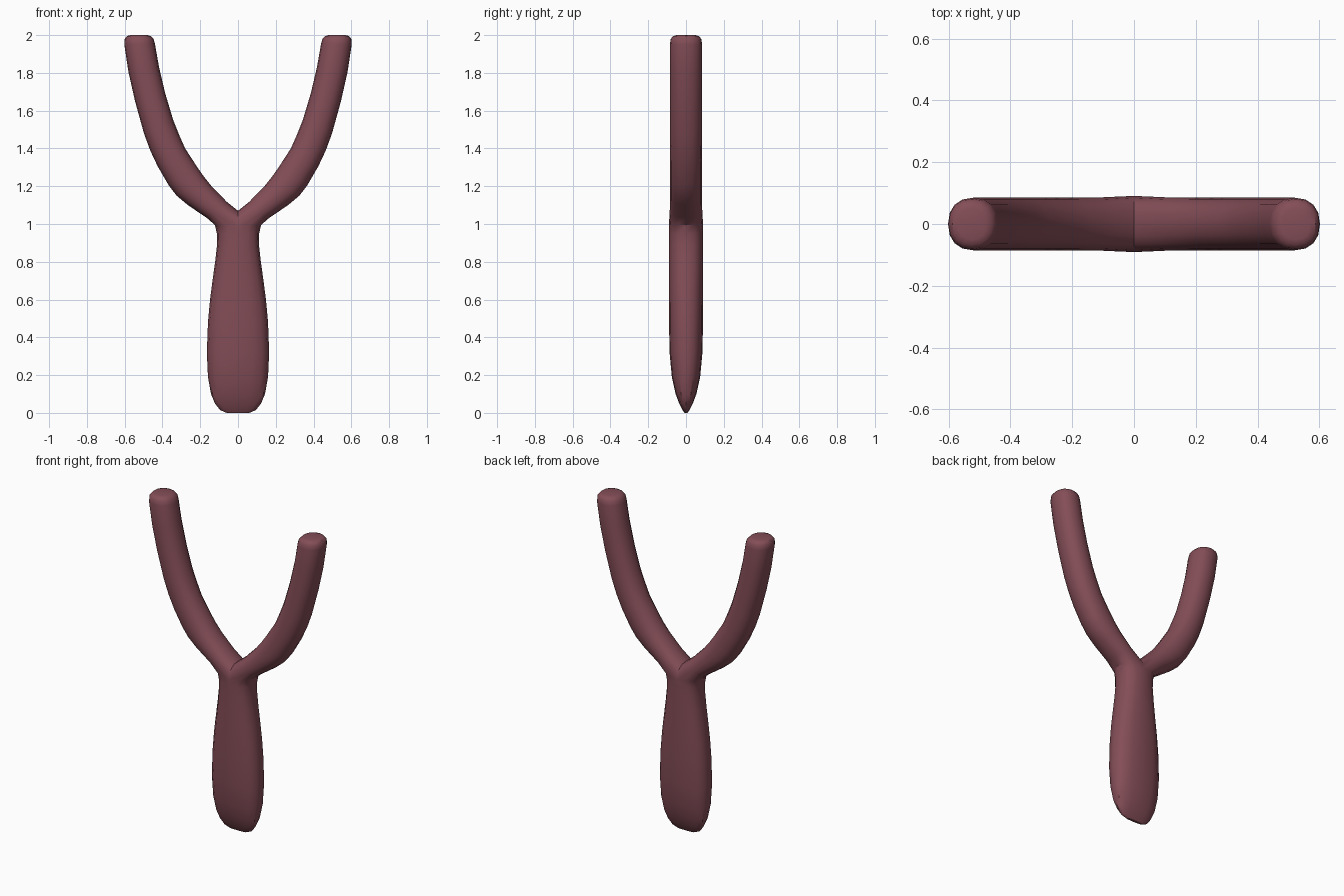
import bpy, bmesh
from math import pi, cos, sin, copysign

if "Cube" in bpy.data.objects:
    bpy.data.objects.remove(bpy.data.objects["Cube"])

N = 16            # points in a full arm ring
H = N // 2        # outer half runs from front (0) to back (H)


def sup(v, p):
    return 0.0 if abs(v) < 1e-9 else copysign(abs(v) ** (2 / p), v)


def ring_point(i, p):
    a = -pi / 2 + 2 * pi * i / N
    return sup(cos(a), p), sup(sin(a), p)


bm = bmesh.new()


def half_ring(z, w, d):
    pts = [ring_point(i, 2.5) for i in range(H + 1)]
    return [bm.verts.new((w * c, d * s, z)) for c, s in pts]


def arm_ring(xi, zi, xo, zo, d):
    cx, cz, hx, hz = (xi + xo) / 2, (zi + zo) / 2, (xo - xi) / 2, (zo - zi) / 2
    pts = [ring_point(i, 2.25) for i in range(N)]
    return [bm.verts.new((cx + hx * c, d * s, cz + hz * c)) for c, s in pts]


def bridge(a, b, closed):
    n = len(a)
    for i in range(n if closed else n - 1):
        j = (i + 1) % n
        bm.faces.new((a[i], a[j], b[j], b[i]))


# Handle, right half: height, half width, half depth
handle = [(0.0, 0.06, 0.008), (0.015, 0.095, 0.018), (0.05, 0.122, 0.036),
          (0.1, 0.143, 0.055), (0.19, 0.159, 0.075), (0.32, 0.165, 0.087),
          (0.48, 0.159, 0.09), (0.6, 0.148, 0.091), (0.7, 0.135, 0.091),
          (0.8, 0.121, 0.091), (0.89, 0.111, 0.091), (0.95, 0.112, 0.091)]
rings = [half_ring(*r) for r in handle]
bm.faces.new(rings[0][::-1])

# Fork ring: outer half finishes the handle, inner half arches over the crotch
outer = half_ring(0.985, 0.122, 0.091)
for v in outer:
    v.co.z += 0.01 * v.co.x / 0.122
rings.append(outer)
for a, b in zip(rings, rings[1:]):
    bridge(a, b, False)
arch = []
for i in range(H + 1, N):
    c, s = ring_point(i, 2.25)
    arch.append(bm.verts.new((0, 0.091 * s, 0.985 - 0.085 * c)))

# Right arm: inner x, z, outer x, z, half depth
arm = [(0.06, 1.118, 0.165, 1.032, 0.086), (0.14, 1.2, 0.265, 1.1, 0.085),
       (0.182, 1.253, 0.325, 1.15, 0.085), (0.215, 1.3, 0.367, 1.205, 0.085),
       (0.28, 1.4, 0.425, 1.305, 0.085), (0.313, 1.475, 0.465, 1.39, 0.085),
       (0.343, 1.55, 0.498, 1.48, 0.085), (0.385, 1.69, 0.545, 1.65, 0.085),
       (0.418, 1.83, 0.58, 1.805, 0.085), (0.44, 1.955, 0.602, 1.95, 0.085),
       (0.447, 1.98, 0.6, 1.98, 0.081), (0.462, 1.995, 0.588, 1.995, 0.068),
       (0.48, 2.0, 0.57, 2.0, 0.05)]
prev = outer + arch
for r in arm:
    cur = arm_ring(*r)
    bridge(prev, cur, True)
    prev = cur
bm.faces.new(prev)

bmesh.ops.recalc_face_normals(bm, faces=bm.faces)
mesh = bpy.data.meshes.new("slingshot_frame")
bm.to_mesh(mesh)
bm.free()
frame = bpy.data.objects.new("slingshot_frame", mesh)
bpy.context.collection.objects.link(frame)

# Mirror the half into the whole fork
mirror = frame.modifiers.new("mirror", 'MIRROR')
mirror.use_clip = True
mirror.merge_threshold = 0.0005

# Reddish brown finish
mat = bpy.data.materials.new("red_brown")
mat.diffuse_color = (0.23, 0.075, 0.095, 1)
mat.use_nodes = True
mat.node_tree.nodes["Principled BSDF"].inputs["Base Color"].default_value = mat.diffuse_color
mesh.materials.append(mat)

bpy.context.view_layer.objects.active = frame
frame.select_set(True)
bpy.ops.object.modifier_apply(modifier=mirror.name)
bm = bmesh.new()
bm.from_mesh(frame.data)
bmesh.ops.recalc_face_normals(bm, faces=bm.faces)
bm.to_mesh(frame.data)
bm.free()
bpy.ops.object.shade_smooth_by_angle(angle=pi / 5)
